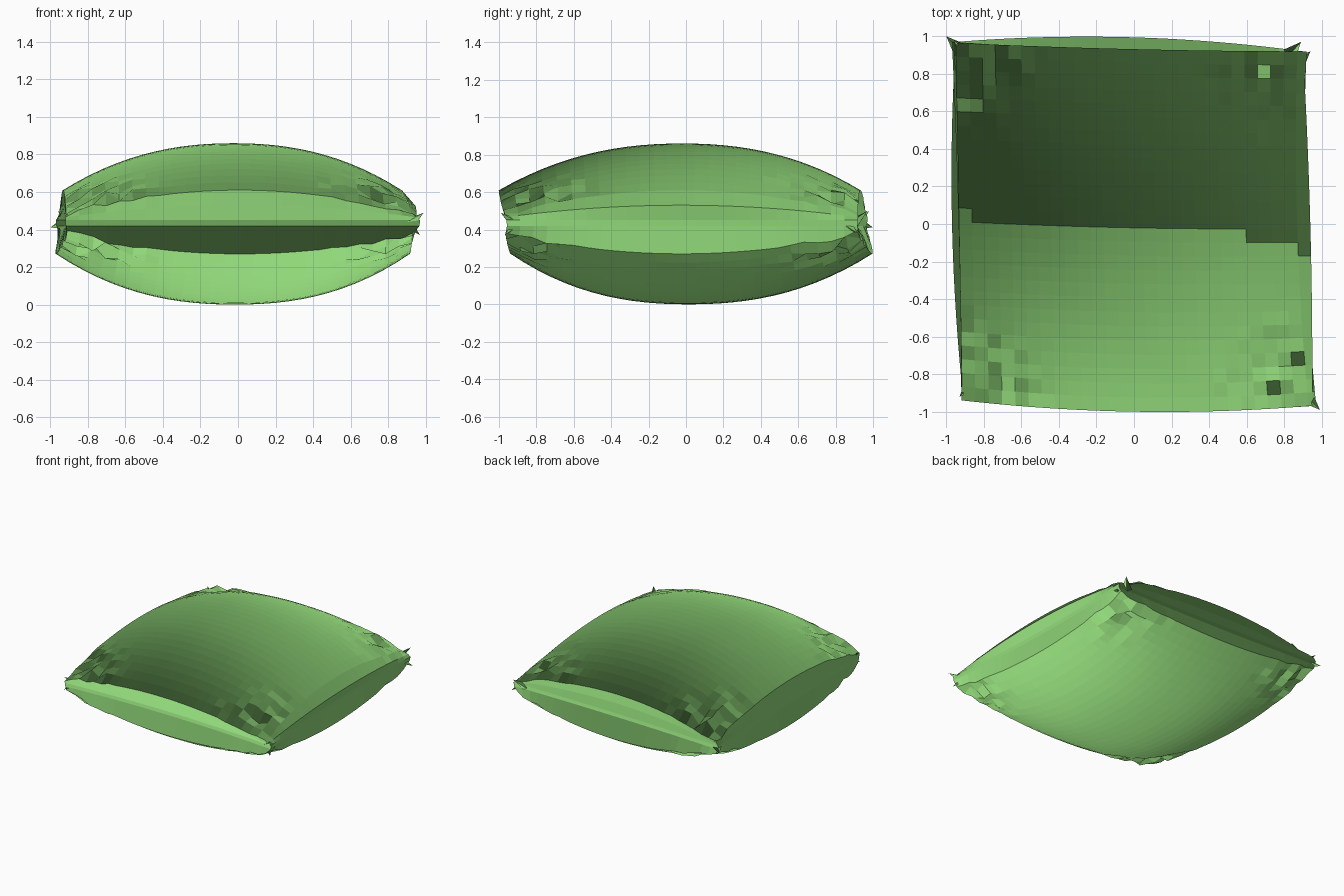
import bpy, bmesh, random
from mathutils import Vector

random.seed(4)
cube = bpy.data.objects.get("Cube")
if cube:
    bpy.data.objects.remove(cube, do_unlink=True)

green = bpy.data.materials.new("leaf green fabric")
green.use_nodes = True
colour = (0.28, 0.68, 0.19, 1)
green.diffuse_color = colour
green.node_tree.nodes["Principled BSDF"].inputs["Base Color"].default_value = colour

N = 26
SEAM_Z = 0.435
# Corners: front right, front left, back right, back left.
# Bow: outward bulge in the middle of the right, left, front and back sides.
UPPER = dict(corners=[(-0.915, -0.94), (0.93, -0.97), (-0.95, 0.965), (0.87, 0.92)],
             bow=(0, -0.03, 0.045, -0.01))
WALL = dict(corners=[(-0.92, -0.935), (0.95, -0.97), (-0.96, 0.97), (0.9, 0.92)],
            bow=(-0.01, 0.015, 0, -0.02))
SEAM = dict(corners=[(-0.92, -0.93), (0.97, -0.96), (-0.97, 0.97), (0.92, 0.92)],
            bow=(-0.01, -0.035, -0.04, -0.015))
LOWER = dict(corners=[(-0.91, -0.93), (0.93, -0.965), (-0.95, 0.97), (0.9, 0.92)],
             bow=(0.04, 0, -0.01, 0.05))


def outline(u, v, shape):
    """Skewed square whose four sides bow separately."""
    fr, fl, br, bl = (Vector(c) for c in shape["corners"])
    s, t = (u + 1) / 2, (v + 1) / 2
    p = fr.lerp(fl, s).lerp(br.lerp(bl, s), t)
    right, left, front, back = shape["bow"]
    p.x += (1 - v * v) * (left * s * s - right * (1 - s) ** 2)
    p.y += (1 - u * u) * (back * t * t - front * (1 - t) ** 2)
    return p


def dome_z(u, v, upper):
    a, b = 1 - u * u, 1 - v * v
    crown = (1 - abs(u) ** 2.6) * (1 - abs(v) ** 2.6)
    if upper:
        return 0.48 + 0.13 * (a + b) + 0.12 * crown
    return 0.38 - 0.11 * (a + b) - 0.16 * crown


def finish(bm, name):
    bmesh.ops.recalc_face_normals(bm, faces=bm.faces)
    mesh = bpy.data.meshes.new(name)
    bm.to_mesh(mesh)
    bm.free()
    mesh.materials.append(green)
    # Faceted custom normals, kept in a y-up frame
    normals = [None] * len(mesh.loops)
    for face in mesh.polygons:
        n = face.normal
        for k in face.loop_indices:
            normals[k] = (-n.x, n.z, -n.y)
    mesh.normals_split_custom_set(normals)
    obj = bpy.data.objects.new(name, mesh)
    bpy.context.collection.objects.link(obj)


# Pillow body: two domed panels joined by side walls and a narrow seam band
bm = bmesh.new()


def panel(shape, upper):
    grid = []
    for i in range(N + 1):
        row = []
        for j in range(N + 1):
            u, v = 2 * i / N - 1, 2 * j / N - 1
            p = outline(u, v, shape)
            # Puckered cloth towards the corners
            pucker = max(0, abs(u * v) - 0.4) * 0.12
            if max(abs(u), abs(v)) == 1:
                pucker *= 0.3
            z = dome_z(u, v, upper) + random.uniform(-pucker, pucker)
            row.append(bm.verts.new((p.x, p.y, z)))
        grid.append(row)
    for i in range(N):
        for j in range(N):
            bm.faces.new((grid[i][j], grid[i + 1][j],
                          grid[i + 1][j + 1], grid[i][j + 1]))
    return grid


rim = ([(i, 0) for i in range(N)] + [(N, j) for j in range(N)] +
       [(i, N) for i in range(N, 0, -1)] + [(0, j) for j in range(N, 0, -1)])


def side_ring(shape, z, rise=0, scale=1):
    ring = []
    for i, j in rim:
        u, v = 2 * i / N - 1, 2 * j / N - 1
        p = outline(u, v, shape) * scale
        ring.append(bm.verts.new((p.x, p.y, z + rise * (2 - u * u - v * v))))
    return ring


top, bottom = panel(UPPER, True), panel(LOWER, False)
rings = [[top[i][j] for i, j in rim],
         side_ring(WALL, 0.465, rise=0.065),
         side_ring(SEAM, SEAM_Z + 0.015),
         side_ring(SEAM, SEAM_Z - 0.015, scale=0.997),
         [bottom[i][j] for i, j in rim]]
for above, below in zip(rings, rings[1:]):
    for k in range(len(rim)):
        n = (k + 1) % len(rim)
        bm.faces.new((above[k], above[n], below[n], below[k]))
finish(bm, "pillow_body")


# Pinched cloth points at the four corners
def corner_point(name, base, tip, radius):
    bm = bmesh.new()
    axis = (tip - base).normalized()
    across = axis.cross(Vector((0, 0, 1))).normalized()
    up = across.cross(axis)
    ring = [bm.verts.new(base + d * radius)
            for d in (across, up * 0.7, -across, -up * 0.7)]
    apex = bm.verts.new(tip)
    bm.faces.new(ring)
    for k in range(4):
        bm.faces.new((ring[k], ring[(k + 1) % 4], apex))
    finish(bm, name)


TIPS = {"front_right": [(-0.92, -0.94, 0.40), (-0.93, -0.92, 0.49)],
        "front_left": [(0.99, -0.99, 0.49), (0.97, -0.97, 0.37)],
        "back_right": [(-1.0, 1.0, 0.41), (-0.96, 0.98, 0.5)],
        "back_left": [(0.89, 0.97, 0.5), (0.94, 0.92, 0.38)]}
for name, tips in TIPS.items():
    for number, tip in enumerate(tips, 1):
        tip = Vector(tip)
        base = Vector((tip.x * 0.93, tip.y * 0.93, SEAM_Z))
        corner_point(f"{name}_corner_point_{number}", base, tip, 0.04)
